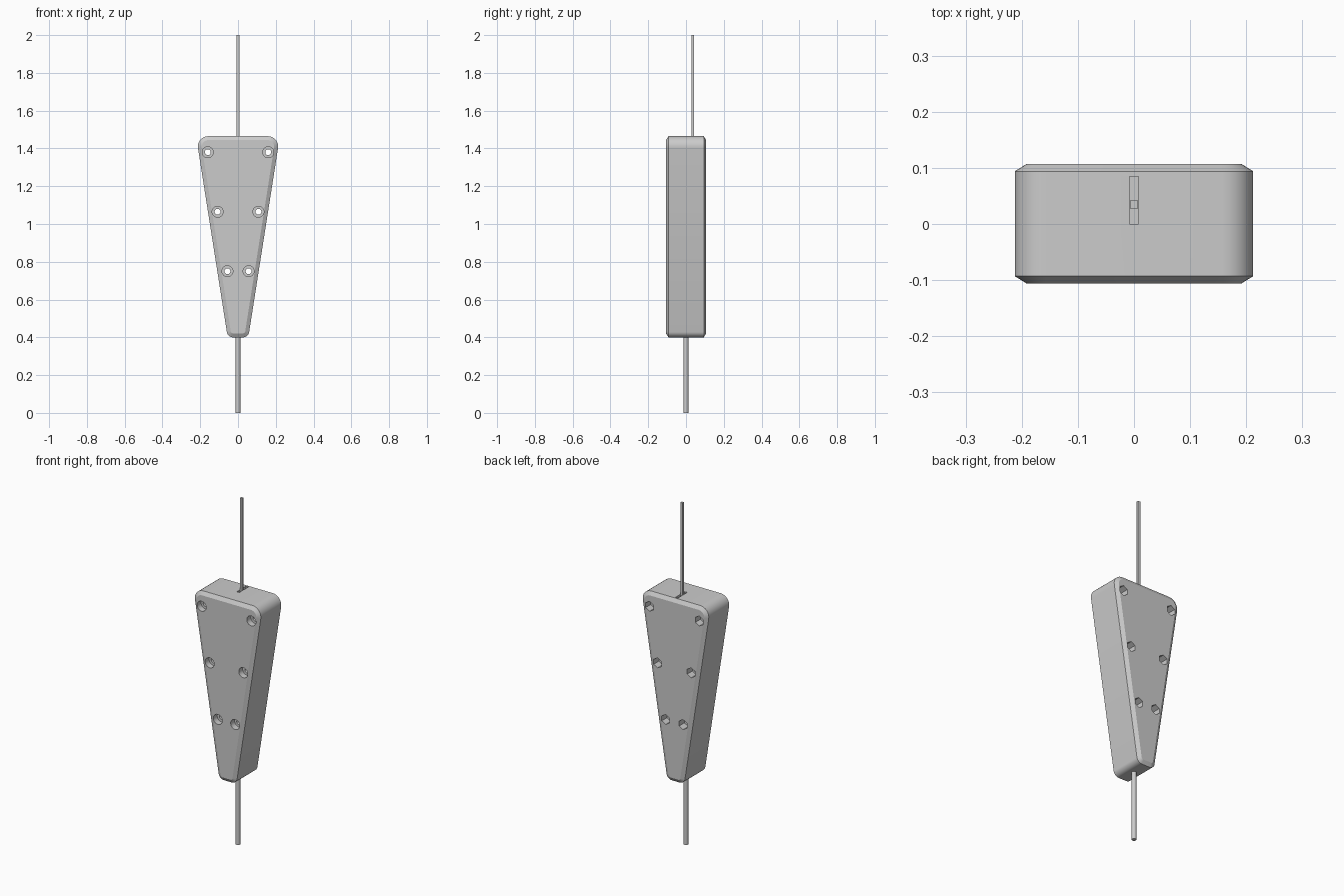
import bpy
import bmesh
from math import atan2, cos, sin, pi, radians
from mathutils import Matrix, Vector

default_cube = bpy.data.objects.get("Cube")
if default_cube:
    bpy.data.objects.remove(default_cube)

grey = bpy.data.materials.new("plain grey")
grey.use_nodes = True
grey.diffuse_color = (0.6, 0.6, 0.6, 1)
grey.node_tree.nodes["Principled BSDF"].inputs["Base Color"].default_value = (0.6, 0.6, 0.6, 1)


def finish(bm, name):
    bmesh.ops.recalc_face_normals(bm, faces=bm.faces)
    mesh = bpy.data.meshes.new(name)
    bm.to_mesh(mesh)
    bm.free()
    obj = bpy.data.objects.new(name, mesh)
    bpy.context.collection.objects.link(obj)
    mesh.materials.append(grey)
    return obj


def activate(obj):
    bpy.ops.object.select_all(action="DESELECT")
    obj.select_set(True)
    bpy.context.view_layer.objects.active = obj


def add_cylinder(bm, radius, start, end, sides):
    start, end = Vector(start), Vector(end)
    axis = end - start
    turn = axis.to_track_quat("Z", "Y").to_matrix().to_4x4()
    place = Matrix.Translation((start + end) / 2) @ turn
    bmesh.ops.create_cone(bm, cap_ends=True, segments=sides, radius1=radius,
                          radius2=radius, depth=axis.length, matrix=place)


def add_box(bm, low, high):
    low, high = Vector(low), Vector(high)
    place = Matrix.Translation((low + high) / 2) @ Matrix.Diagonal((*(high - low), 1))
    bmesh.ops.create_cube(bm, size=1, matrix=place)


# Tapered outline with rounded corners, shrunk evenly by an inset
TOP, BOTTOM = 1.465, 0.40
SLOPE = 0.157
TILT = atan2(SLOPE, 1)


def corner(z_centre, radius, a0, a1, inset, steps=8):
    # Arc tangent to the slanted side and to the flat end
    side_x = 0.2135 + SLOPE * (z_centre - 1.412)
    x_centre = side_x - radius / cos(TILT)
    r = radius - inset
    return [(x_centre + r * cos(a0 + (a1 - a0) * i / steps),
             z_centre + r * sin(a0 + (a1 - a0) * i / steps)) for i in range(steps + 1)]


def outline(inset):
    half = corner(BOTTOM + 0.034, 0.034, -pi / 2, -TILT, inset)
    half += corner(TOP - 0.055, 0.055, -TILT, pi / 2, inset)
    return half + [(-x, z) for x, z in reversed(half)]


# Body with chamfered front and back rims
bm = bmesh.new()
loops = []
for y, inset in ((-0.106, 0.021), (-0.093, 0), (0.094, 0), (0.107, 0.021)):
    loops.append([bm.verts.new((x, y, z)) for x, z in outline(inset)])
for near, far in zip(loops, loops[1:]):
    for i in range(len(near)):
        j = (i + 1) % len(near)
        bm.faces.new((near[i], near[j], far[j], far[i]))
bm.faces.new(loops[0])
bm.faces.new(loops[-1])
body = finish(bm, "tapered_body")

# Cutters: screw holes, round recesses in front, hexagonal ones behind, top slot
holes = [(side * x, z) for x, z in ((0.16, 1.38), (0.108, 1.065), (0.056, 0.75))
         for side in (-1, 1)]
cut_shapes = []
for name, radius, y0, y1, sides in (("screw_hole", 0.0155, -0.2, 0.2, 24),
                                    ("head_recess", 0.029, -0.2, -0.07, 32),
                                    ("nut_recess", 0.029, 0.06, 0.2, 6)):
    bm = bmesh.new()
    for x, z in holes:
        add_cylinder(bm, radius, (x, y0, z), (x, y1, z), sides)
    cut_shapes.append(finish(bm, name + "_cutter"))
bm = bmesh.new()
add_box(bm, (-0.008, 0, TOP - 0.12), (0.008, 0.085, TOP + 0.1))
cut_shapes.append(finish(bm, "slot_cutter"))

activate(body)
for cutter in cut_shapes:
    cutter.hide_render = True
    mod = body.modifiers.new(cutter.name, "BOOLEAN")
    mod.operation = "DIFFERENCE"
    mod.solver = "EXACT"
    mod.object = cutter
    bpy.ops.object.modifier_apply(modifier=mod.name)
for cutter in cut_shapes:
    bpy.data.objects.remove(cutter)
bpy.ops.object.shade_smooth_by_angle(angle=radians(30))

# Round rod below the body
bm = bmesh.new()
add_cylinder(bm, 0.0125, (0, 0, 0), (0, 0, BOTTOM + 0.03), 32)
lower_rod = finish(bm, "lower_rod")
activate(lower_rod)
bpy.ops.object.shade_smooth_by_angle(angle=radians(30))

# Thin square rod rising out of the slot
bm = bmesh.new()
add_box(bm, (-0.007, 0.028, TOP - 0.13), (0.007, 0.042, 2.0))
finish(bm, "upper_rod")
